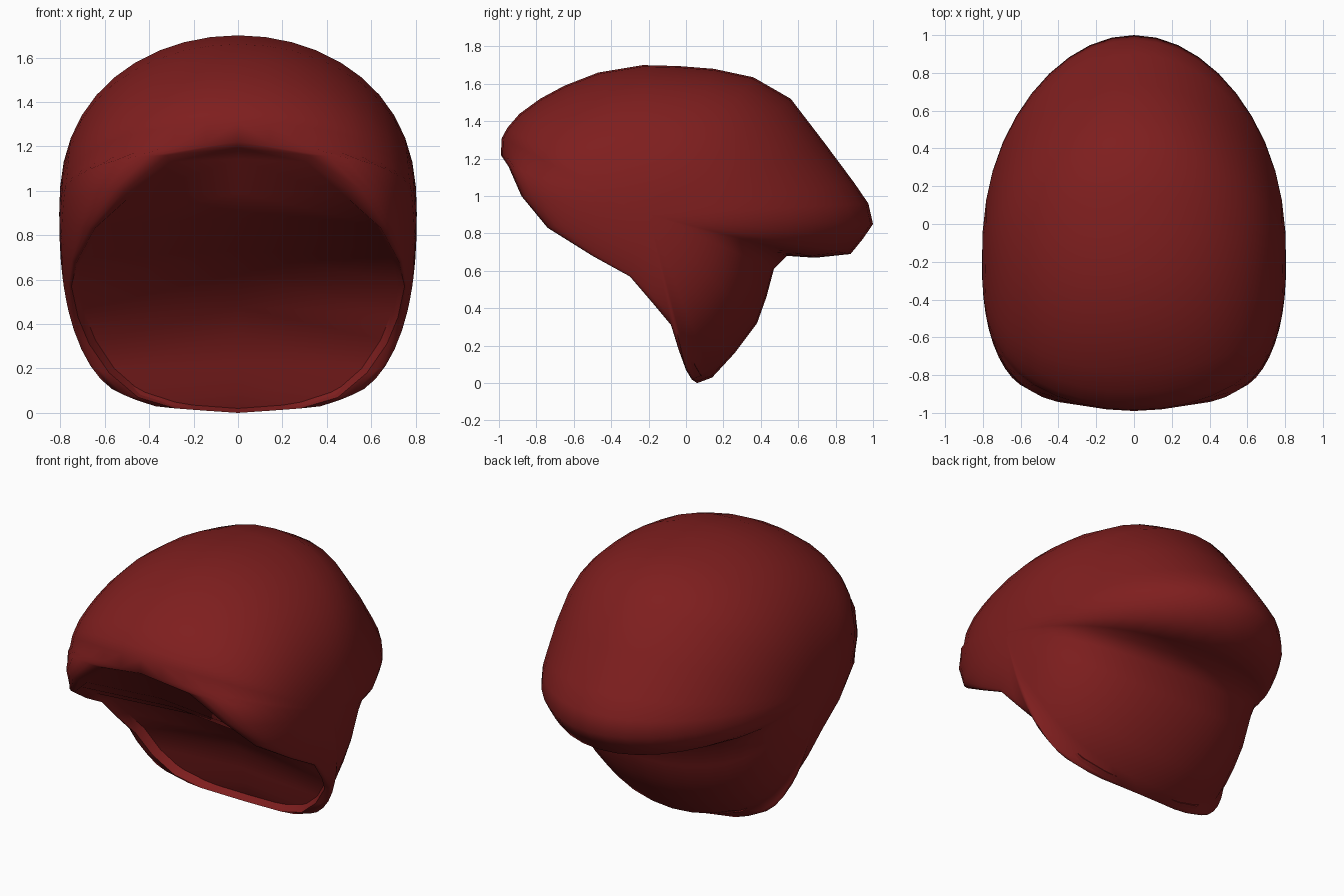
import bpy, bmesh, math

if "Cube" in bpy.data.objects:
    bpy.data.objects.remove(bpy.data.objects["Cube"])

SIDE = 0.805            # half width of the shell
POLE = (-0.20, 0.90)    # widest point in side view (y, z)
RINGS = 11

# Midline of crown, back bulge and nape: y, z, fullness
midline = [(-.985, 1.31, 3), (-.955, 1.365, 3), (-.89, 1.44, 3), (-.78, 1.52, 2.8),
           (-.65, 1.59, 2.6), (-.47, 1.66, 2.4), (-.23, 1.70, 2.3), (-.04, 1.695, 2.3),
           (.15, 1.68, 2.3), (.36, 1.635, 2.2), (.56, 1.52, 2.1), (.74, 1.285, 2.1),
           (.90, 1.07, 2.1), (.975, .96, 2.1), (1.0, .85, 2.1), (.945, .77, 2.1), (.88, .69, 2.2),
           (.69, .67, 2.4), (.54, .68, 2.8), (.47, .61, 3), (.43, .46, 3),
           (.38, .32, 3), (.26, .16, 3), (.14, .03, 3)]

# Edge of the face opening, nape to brim: y, z, x
opening = [(.06, 0, 0), (.03, .02, .28), (0, .07, .45), (-.04, .18, .58), (-.08, .31, .67),
           (-.18, .43, .72), (-.30, .57, .75), (-.50, .68, .725), (-.74, .83, .645),
           (-.88, 1.0, .51), (-.95, 1.16, .32), (-.99, 1.22, 0)]

outline = [(y, z, 0, p) for y, z, p in midline] + [(y, z, x, 3) for y, z, x in opening]
N = len(outline)
radius = [math.hypot(y - POLE[0], z - POLE[1]) for y, z, _, _ in outline]


def smoothed(values, passes):
    """Average a closed list of values with its neighbours."""
    for _ in range(passes):
        values = [(values[i - 1] + 2 * values[i] + values[(i + 1) % N]) / 4 for i in range(N)]
    return values


soft_radius = smoothed(radius, 4)
soft_edge = smoothed([o[2] for o in outline], 10)

bm = bmesh.new()

# Half shell: rings spread from the side pole, soft inside and exact at the outline
pole = bm.verts.new((SIDE, *POLE))
grid = []
for i, (y, z, edge, p) in enumerate(outline):
    col = []
    for k in range(1, RINGS + 1):
        s = math.sin(math.pi / 2 * k / RINGS)
        blend = s ** 2
        xr = soft_edge[i] + (edge - soft_edge[i]) * s ** 3
        power = 2.4 + (p - 2.4) * s
        x = xr + (SIDE - xr) * math.sqrt(max(0, 1 - s ** power))
        r = s * (soft_radius[i] + (radius[i] - soft_radius[i]) * blend) / radius[i]
        col.append(bm.verts.new((x, POLE[0] + r * (y - POLE[0]), POLE[1] + r * (z - POLE[1]))))
    grid.append(col)
for i, a in enumerate(grid):
    b = grid[(i + 1) % N]
    bm.faces.new((pole, b[0], a[0]))
    for k in range(RINGS - 1):
        bm.faces.new((a[k], b[k], b[k + 1], a[k + 1]))

# Lining that closes the face opening, set just behind a narrow turned-in edge
roll = []
for col in grid[len(midline):]:
    v = col[-1].co
    roll.append((col[-1], bm.verts.new((v.x * .96, v.y + .05, v.z - .03 if v.z > .9 else v.z + .02))))
for a, b in zip(roll, roll[1:]):
    bm.faces.new((a[0], b[0], b[1], a[1]))
inner = [r[1] for r in roll]
centre = []
for k in range(len(inner)):
    v = inner[k].co
    centre.append(inner[k] if v.x < 1e-4 else bm.verts.new((0, v.y + .06 * v.x, v.z + .04 * v.x)))
for k in range(len(inner) - 1):
    ring = [inner[k], inner[k + 1], centre[k + 1], centre[k]]
    bm.faces.new(list(dict.fromkeys(ring)))

# Face outward
bm.normal_update()
if pole.link_faces[0].normal.x < 0:
    bmesh.ops.reverse_faces(bm, faces=bm.faces[:])

mesh = bpy.data.meshes.new("helmet_shell")
bm.to_mesh(mesh)
bm.free()
shell = bpy.data.objects.new("helmet_shell", mesh)
bpy.context.collection.objects.link(shell)

# Mirror to the other side
mirror = shell.modifiers.new("mirror", 'MIRROR')
mirror.use_clip = True
mirror.merge_threshold = 0.002
bpy.context.view_layer.objects.active = shell
shell.select_set(True)
bpy.ops.object.modifier_apply(modifier="mirror")
bpy.ops.object.shade_smooth_by_angle(angle=math.radians(60))

red = bpy.data.materials.new("dark_red")
red.diffuse_color = (0.21, 0.013, 0.013, 1)
red.use_nodes = True
red.node_tree.nodes["Principled BSDF"].inputs["Base Color"].default_value = red.diffuse_color
mesh.materials.append(red)
